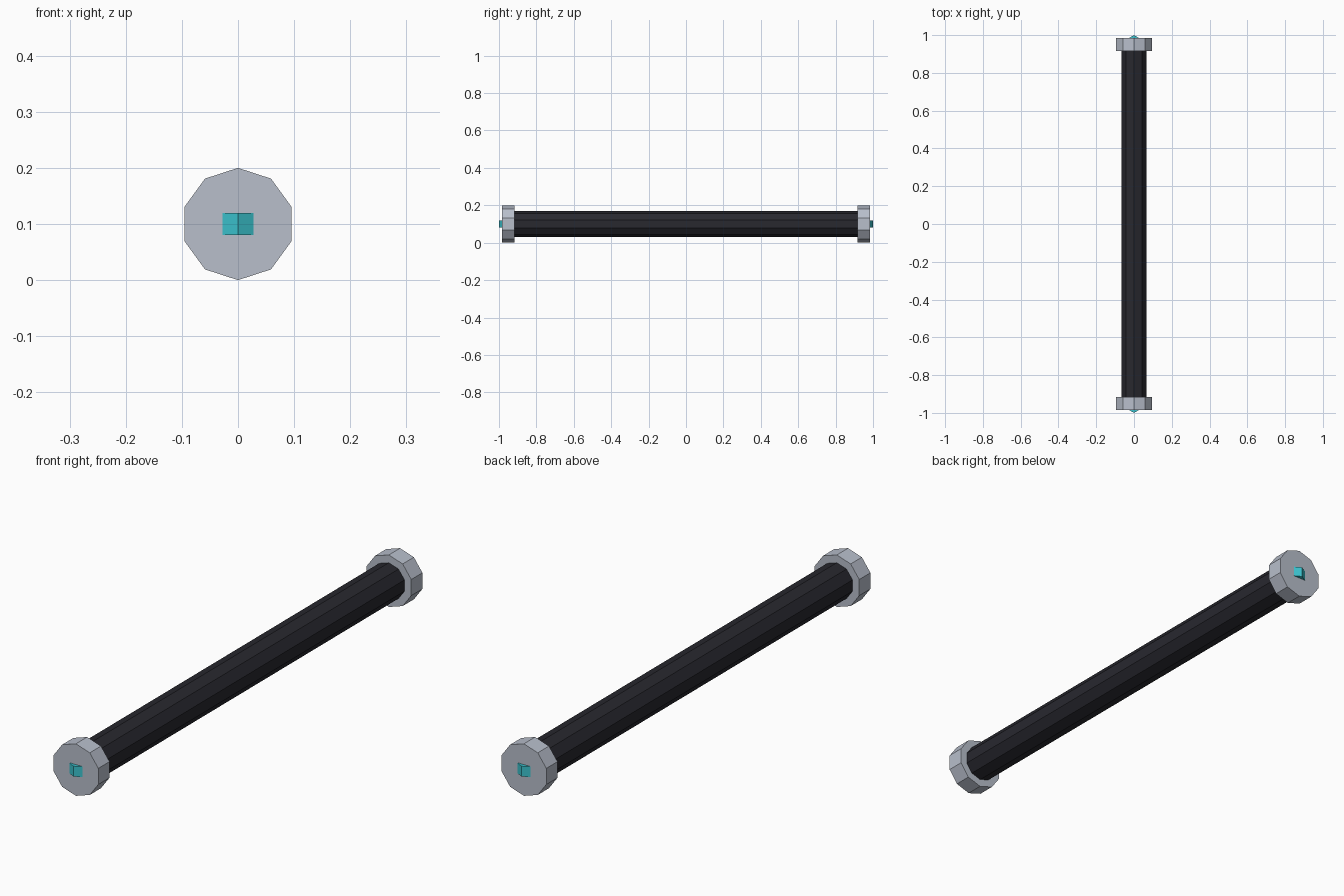
import bpy
from math import pi

cube = bpy.data.objects.get("Cube")
if cube:
    bpy.data.objects.remove(cube, do_unlink=True)


def make_material(name, rgb):
    mat = bpy.data.materials.new(name)
    mat.use_nodes = True
    mat.diffuse_color = (*rgb, 1)
    mat.node_tree.nodes["Principled BSDF"].inputs["Base Color"].default_value = (*rgb, 1)
    return mat


black = make_material("dark rubber", (0.021, 0.021, 0.028))
grey = make_material("light grey metal", (0.48, 0.52, 0.60))
teal = make_material("teal light", (0.045, 0.55, 0.62))


def prism(name, sides, radius, depth, location, rotation, mat):
    bpy.ops.mesh.primitive_cylinder_add(vertices=sides, radius=radius, depth=depth,
                                        location=location, rotation=rotation)
    obj = bpy.context.object
    obj.name = name
    obj.data.materials.append(mat)
    return obj


AXIS_Z = 0.1
LENGTHWISE = (pi / 2, 0, 0)

# Long ten-sided shaft
prism("shaft", 10, 0.07, 1.88, (0, 0, AXIS_Z), LENGTHWISE, black)

# End caps, each with a small six-sided lamp set into its face
for side, label in ((-1, "front"), (1, "back")):
    prism(label + "_cap", 10, 0.1, 0.068, (0, side * 0.95, AXIS_Z), LENGTHWISE, grey)
    prism(label + "_lamp", 6, 0.032, 0.04, (0, side * 0.968, AXIS_Z), (0, 0, 0), teal)
